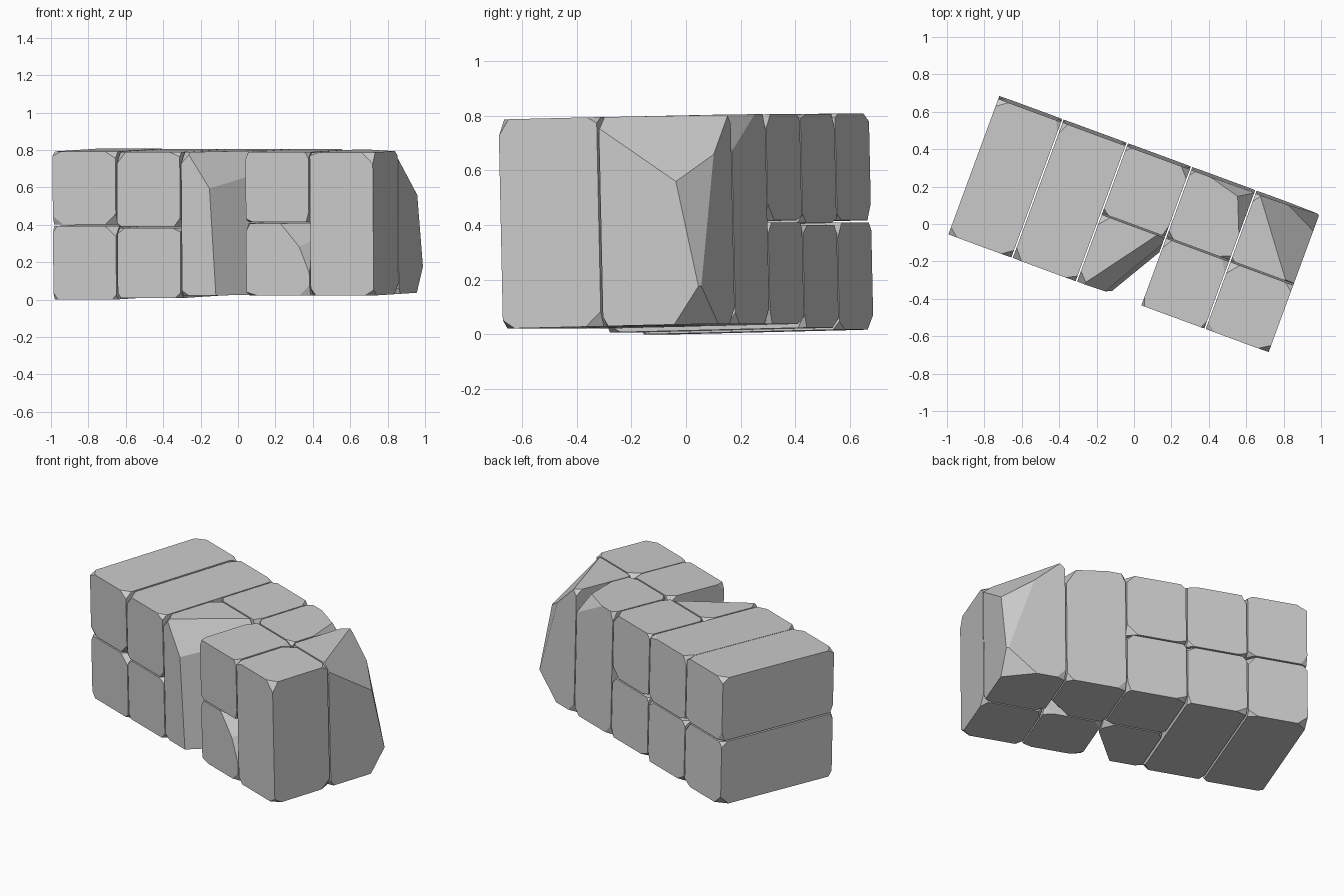
import bpy, bmesh, random
from math import radians
from mathutils import Vector, Matrix

random.seed(4)
cube = bpy.data.objects.get("Cube")
if cube:
    bpy.data.objects.remove(cube)

stone = bpy.data.materials.new("light_grey_stone")
stone.use_nodes = True
GREY = (0.6, 0.6, 0.6, 1)
stone.diffuse_color = GREY
stone.node_tree.nodes["Principled BSDF"].inputs["Base Color"].default_value = GREY

# The whole wall is turned on the ground and leans slightly
PLACE = (Matrix.Rotation(radians(-20.2), 4, "Z")
         @ Matrix.Translation((0, 0, 0.4))
         @ Matrix.Rotation(radians(1.3), 4, "X")
         @ Matrix.Translation((0, 0, -0.4)))
COLUMN, HALF, GAP = 0.3665, 0.386, 0.004
BASE = [0.009, 0.016, 0.03, 0.03, 0.03]
TOP = [0.8, 0.797, 0.797, 0.797, 0.795]


def slice_off(bm, points, centre):
    """Cut the block along a plane through three points, keeping the centre."""
    a, b, c = map(Vector, points)
    normal = (b - a).cross(c - a).normalized()
    if normal.dot(centre - a) > 0:
        normal = -normal
    geom = bm.verts[:] + bm.edges[:] + bm.faces[:]
    cut = bmesh.ops.bisect_plane(bm, geom=geom, dist=1e-5, plane_co=a,
                                 plane_no=normal, clear_outer=True)
    edges = [e for e in cut["geom_cut"] if isinstance(e, bmesh.types.BMEdge)]
    edges = [e for e in edges if e.is_boundary]
    if len(edges) > 2:
        bmesh.ops.edgenet_fill(bm, edges=edges)


def block(name, col, v0, v1, z0, z1, chips=()):
    """One hewn stone: a box with nicked corners and larger chips."""
    u0 = (col - 2.5) * COLUMN
    low = Vector((u0 + GAP, v0 + GAP * (v0 > -HALF), z0))
    high = Vector((u0 + COLUMN - GAP, v1 - GAP * (v1 < HALF), z1))
    centre = (low + high) / 2
    bm = bmesh.new()
    bmesh.ops.create_cube(bm, size=1)
    for v in bm.verts:
        v.co = centre + v.co * (high - low)
    for corner in [v.co.copy() for v in bm.verts]:
        points = []
        for axis in range(3):
            p = corner.copy()
            inward = 1 if p[axis] < centre[axis] else -1
            p[axis] += inward * random.uniform(0.015, 0.065)
            points.append(p)
        slice_off(bm, points, centre)
    for chip in chips:
        slice_off(bm, chip, centre)
    bmesh.ops.recalc_face_normals(bm, faces=bm.faces[:])
    bm.transform(PLACE)
    mesh = bpy.data.meshes.new(name)
    bm.to_mesh(mesh)
    bm.free()
    mesh.materials.append(stone)
    bpy.context.collection.objects.link(bpy.data.objects.new(name, mesh))


def stacked(name, col, v0, v1, seam=0.405, lower_chips=(), upper_chips=()):
    block(name + "_lower", col, v0, v1, BASE[col], seam - GAP, lower_chips)
    block(name + "_upper", col, v0, v1, seam + GAP, TOP[col], upper_chips)


def tall(name, col, v0, v1, chips=()):
    block(name, col, v0, v1, BASE[col], TOP[col], chips)


# Full-depth stones at the low-x end
stacked("end_stone", 0, -HALF, HALF)
stacked("second_stone", 1, -HALF, HALF, 0.395)

# Middle column: stacked behind, tall chipped stone in front
stacked("middle_back_stone", 2, 0, HALF)
tall("middle_front_stone", 2, -HALF, 0, [
    [(-0.03, -HALF, 0.8), (-0.02, -HALF, 0.62), (0.18, -0.03, 0.8)],
    [(-0.03, -HALF, 0.62), (0.06, -HALF, 0.48), (0.18, -0.1, 0.62)],
    [(0.06, -HALF, 0.48), (0.183, -HALF, 0.26), (0.183, -0.16, 0.55)],
])

# Fourth column: stacked in front, tall behind
stacked("fourth_front_stone", 3, -HALF, 0, 0.42, [
    [(0.38, -HALF, 0.42), (0.49, -HALF, 0.29), (0.55, -0.2, 0.42)],
    [(0.49, -HALF, 0.29), (0.55, -HALF, 0.14), (0.55, -0.27, 0.35)],
])
tall("fourth_back_stone", 3, 0, HALF, [
    [(0.3, HALF, 0.795), (0.47, 0.34, 0.795), (0.55, HALF, 0.66)],
    [(0.47, 0.34, 0.795), (0.535, 0.18, 0.795), (0.55, HALF, 0.66)],
    [(0.4, 0, 0.03), (0.55, 0.14, 0.03), (0.55, 0, 0.16)],
])

# High-x end: two tall stones, the rear one heavily worn
tall("corner_front_stone", 4, -HALF, 0)
tall("corner_back_stone", 4, 0, HALF, [
    [(0.905, 0.02, 0.795), (0.85, 0.185, 0.795), (0.915, 0.176, 0.73)],
    [(0.85, 0.185, 0.795), (0.74, 0.305, 0.795), (0.915, 0.27, 0.64)],
    [(0.58, HALF, 0.795), (0.74, HALF, 0.65), (0.915, 0.3, 0.55)],
    [(0.74, HALF, 0.65), (0.87, HALF, 0.26), (0.915, 0.35, 0.3)],
    [(0.73, HALF, 0.03), (0.915, HALF, 0.18), (0.915, 0.28, 0.03)],
])
